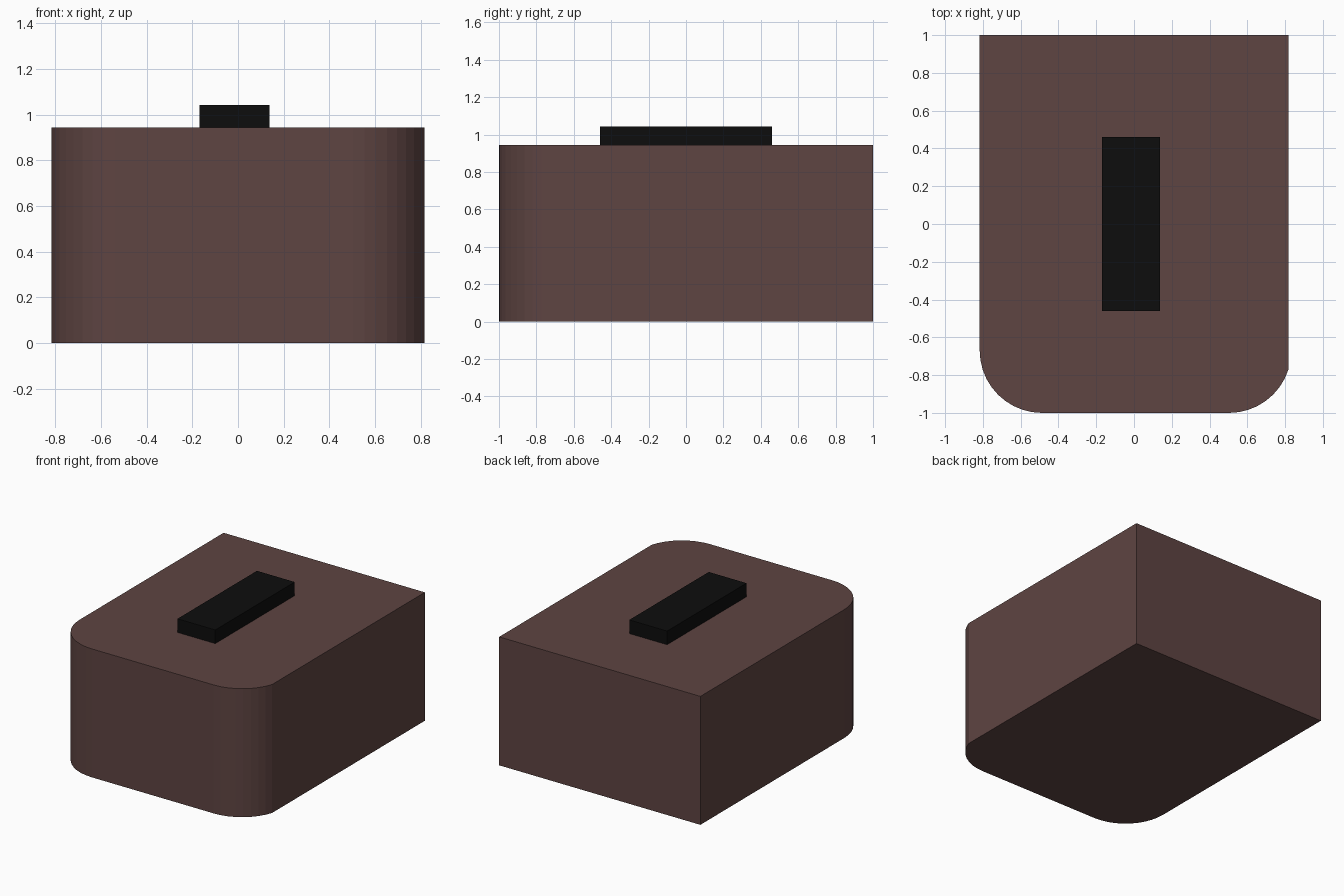
import bpy, bmesh
from math import cos, sin, radians

if "Cube" in bpy.data.objects:
    bpy.data.objects.remove(bpy.data.objects["Cube"])


def material(name, color):
    m = bpy.data.materials.new(name)
    m.diffuse_color = (*color, 1)
    m.use_nodes = True
    m.node_tree.nodes["Principled BSDF"].inputs["Base Color"].default_value = m.diffuse_color
    return m


def prism(name, outline, z0, z1, mat):
    """Extrude a counter-clockwise outline from z0 up to z1."""
    bm = bmesh.new()
    base = bm.faces.new([bm.verts.new((x, y, z0)) for x, y in outline])
    top = bmesh.ops.extrude_face_region(bm, geom=[base], use_keep_orig=True)["geom"]
    bmesh.ops.translate(bm, vec=(0, 0, z1 - z0),
                        verts=[v for v in top if isinstance(v, bmesh.types.BMVert)])
    bmesh.ops.recalc_face_normals(bm, faces=bm.faces)
    mesh = bpy.data.meshes.new(name)
    bm.to_mesh(mesh)
    bm.free()
    mesh.materials.append(mat)
    ob = bpy.data.objects.new(name, mesh)
    bpy.context.collection.objects.link(ob)
    return ob


def arc(cx, cy, r, a0, a1, n):
    angles = [radians(a0 + (a1 - a0) * i / n) for i in range(n + 1)]
    return [(cx + r * cos(a), cy + r * sin(a)) for a in angles]


W, H, R = 0.817, 0.943, 0.33
brown = material("brown", (0.112, 0.058, 0.054))
black = material("black", (0.004, 0.004, 0.004))

# Body: square at the back, rounded front corners (the right one stops short of tangent)
left_corner = arc(-W + R, -1 + R, R, 180, 270, 10)
right_corner = arc(W - R * cos(radians(18)), -1 + R, R, 270, 342, 8)
prism("body", left_corner + right_corner + [(W, 1), (-W, 1)], 0, H, brown)

# Raised bar on top, slightly off centre
prism("top_bar", [(-0.169, -0.461), (0.138, -0.461), (0.138, 0.461), (-0.169, 0.461)],
      H, 1.043, black)
